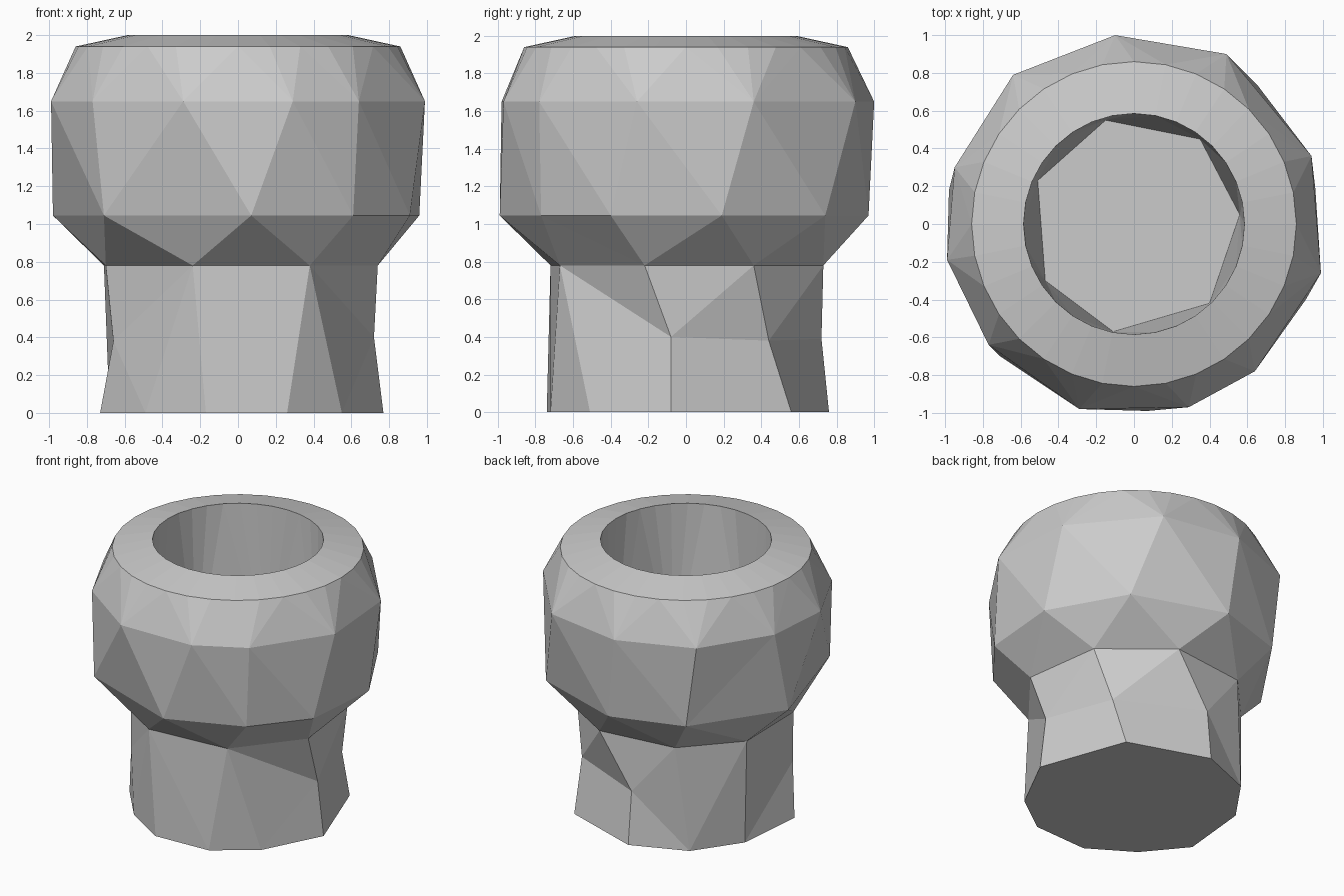
import bpy, bmesh, math

if "Cube" in bpy.data.objects:
    bpy.data.objects.remove(bpy.data.objects["Cube"])

bm = bmesh.new()


def ring(z, pts):
    return [bm.verts.new((x, y, z)) for x, y in pts]


def circle(z, r, n=32):
    return ring(z, [(r * math.cos(math.tau * i / n), r * math.sin(math.tau * i / n)) for i in range(n)])


def add_face(verts):
    verts = list(dict.fromkeys(verts))
    if len(verts) > 2 and bm.faces.get(verts) is None:
        bm.faces.new(verts)


def angle(v):
    return math.atan2(v.co.y, v.co.x) % math.tau


def zipper(low, high):
    """Stitch two rings of different counts with triangles, low ring to high ring."""
    a = sorted(low, key=angle)
    k = min(range(len(high)), key=lambda i: (high[i].co.xy - a[0].co.xy).length)
    b = high[k:] + high[:k]
    i = j = 0
    while i < len(a) or j < len(b):
        p, q = a[i % len(a)], b[j % len(b)]
        pn, qn = a[(i + 1) % len(a)], b[(j + 1) % len(b)]
        step_low = (pn.co - q.co).length < (qn.co - p.co).length
        if j == len(b) or (i < len(a) and step_low):
            add_face([p, pn, q])
            i += 1
        else:
            add_face([p, qn, q])
            j += 1


# Foot outline, with four chipped corners a little higher up
foot = ring(0, [(.77, -.08), (.54, .56), (-.05, .76), (-.45, .60), (-.68, .27),
                (-.73, -.25), (-.49, -.54), (-.17, -.74), (.26, -.72), (.55, -.51)])
chips = {0: (.72, -.08, .40), 1: (.56, .44, .38), 2: (-.05, .72, .39), 5: (-.66, -.33, .38)}
waist = list(foot)
for i, co in chips.items():
    waist[i] = bm.verts.new(co)

# Neck and bulging head outlines
neck = ring(.78, [(.66, .36), (.21, .73), (-.37, .66), (-.71, .29),
                  (-.70, -.28), (-.24, -.72), (.38, -.67), (.74, -.22)])
belly = ring(1.045, [(.96, .19), (.65, .74), (-.03, .97), (-.56, .80), (-.98, .18),
                     (-.71, -.70), (.07, -.99), (.61, -.77), (.91, -.40)])
shoulder = ring(1.65, [(.94, .36), (.49, .90), (-.10, 1.0), (-.64, .79), (-.95, .30), (-.99, -.19),
                       (-.77, -.64), (-.29, -.98), (.29, -.97), (.64, -.78), (.99, -.26)])

# Round rim and the hollow
rim_outer = circle(1.94, .86)
rim_inner = circle(2.0, .585)
hollow_floor = ring(.80, [(.56, .05), (.35, .45), (-.15, .55), (-.51, .23),
                          (-.47, -.30), (-.11, -.57), (.40, -.42)])

# Side walls of the chipped foot
for i in range(len(foot)):
    j = (i + 1) % len(foot)
    add_face([foot[i], foot[j], waist[j], waist[i]])

for low, high in ((waist, neck), (neck, belly), (belly, shoulder),
                  (shoulder, rim_outer), (rim_outer, rim_inner), (rim_inner, hollow_floor)):
    zipper(low, high)
add_face(foot[::-1])
add_face(hollow_floor)

bmesh.ops.recalc_face_normals(bm, faces=bm.faces)
mesh = bpy.data.meshes.new("faceted_pot")
bm.to_mesh(mesh)
bm.free()
pot = bpy.data.objects.new("faceted_pot", mesh)
bpy.context.collection.objects.link(pot)
